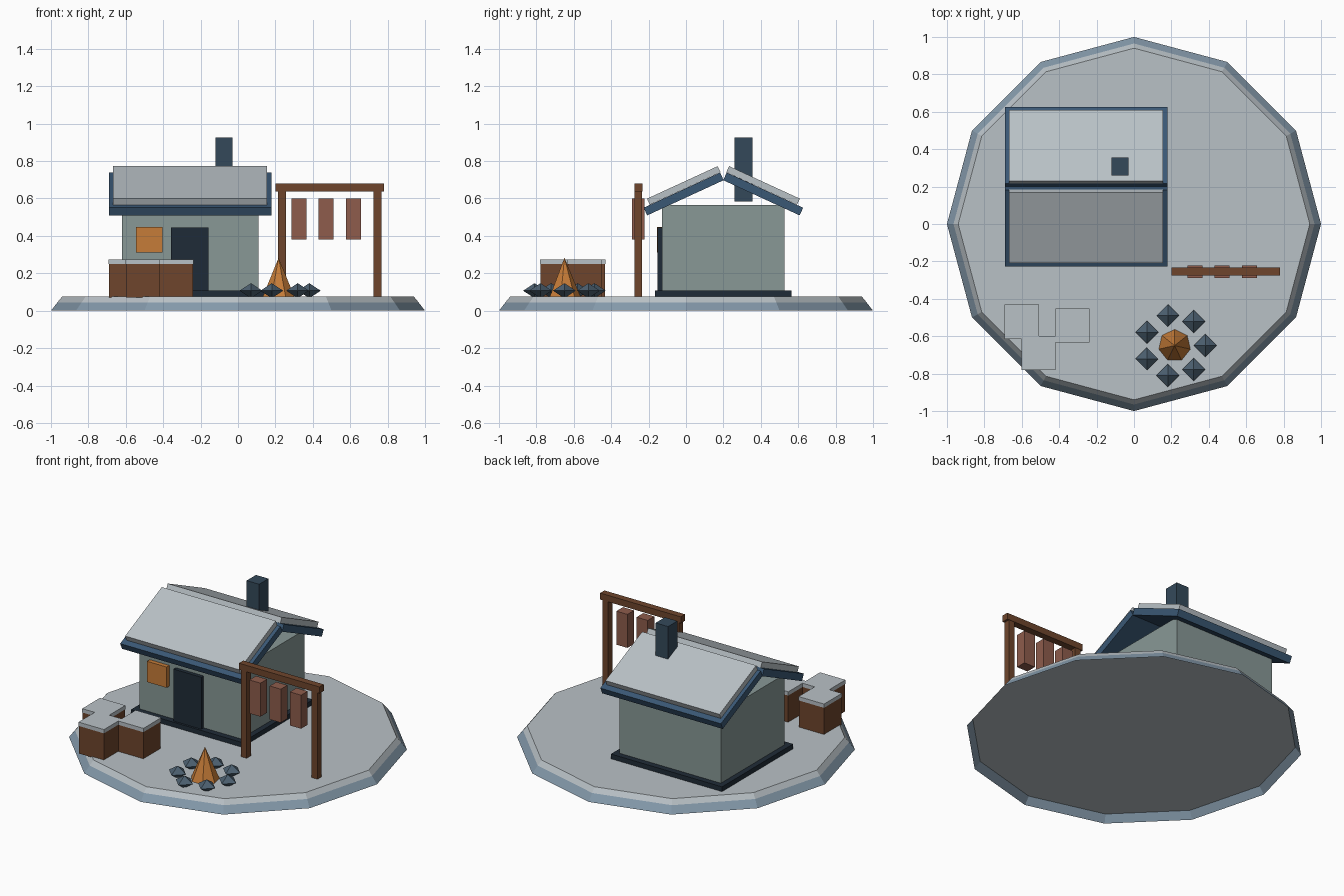
import bpy
import bmesh
from math import cos, sin, pi, radians

if "Cube" in bpy.data.objects:
    bpy.data.objects.remove(bpy.data.objects["Cube"])


def mat(name, hexcol):
    m = bpy.data.materials.new(name)
    rgb = [int(hexcol[i:i + 2], 16) / 255 for i in (0, 2, 4)]
    m.diffuse_color = [c / 12.92 if c < 0.04 else ((c + 0.055) / 1.055) ** 2.4 for c in rgb] + [1]
    m.use_nodes = True
    m.node_tree.nodes["Principled BSDF"].inputs["Base Color"].default_value = m.diffuse_color
    return m


SNOW = mat("snow", "B9C1C6")
ICE = mat("ice", "8499AA")
WALL = mat("wall_paint", "889896")
DARK = mat("dark_slate", "1F2B37")
BLUE = mat("roof_blue", "3A5875")
SLATE = mat("chimney_slate", "34495A")
WOOD = mat("wood", "6E452C")
GLOW = mat("glow", "C67C38")
MEAT = mat("meat", "8E5C4C")
STONE = mat("stone", "4C6070")


def finish(name, m):
    o = bpy.context.object
    o.name = name
    o.data.materials.append(m)
    return o


def box(name, m, x, y, z):
    """Box from (min, max) ranges."""
    bpy.ops.mesh.primitive_cube_add(size=1, location=[(a + b) / 2 for a, b in (x, y, z)])
    o = finish(name, m)
    o.scale = [b - a for a, b in (x, y, z)]
    return o


def cone(name, m, n, r1, r2, x, y, z0, z1, fill='NGON'):
    bpy.ops.mesh.primitive_cone_add(vertices=n, radius1=r1, radius2=r2, depth=z1 - z0,
                                    location=(x, y, (z0 + z1) / 2), end_fill_type=fill)
    return finish(name, m)


# Open icy skirt under a solid snow slab
cone("ground_skirt", ICE, 12, 1.0, 0.965, 0, 0, 0, 0.045, 'NOTHING')
cone("ground_snow", SNOW, 12, 0.965, 0.94, 0, 0, 0.045, 0.076)

# House body
box("house_foundation", DARK, (-0.655, 0.145), (-0.166, 0.565), (0.046, 0.107))
box("house_walls", WALL, (-0.62, 0.11), (-0.128, 0.527), (0.10, 0.565))
box("door", DARK, (-0.357, -0.157), (-0.152, -0.12), (0.10, 0.445))
box("window", GLOW, (-0.545, -0.405), (-0.156, -0.12), (0.312, 0.447))
box("chimney", SLATE, (-0.12, -0.03), (0.26, 0.356), (0.585, 0.927))

# Two tilted roof slopes, each a panel with a snow layer
PITCH = radians(24.7)


def slope(name, m, side, x, half_len, thick, y_off, z):
    o = box(name, m, x, (-half_len, half_len), (-thick / 2, thick / 2))
    o.location.y = 0.2 + side * y_off
    o.location.z = z
    o.rotation_euler.x = -side * PITCH


for side, tag in ((-1, "front"), (1, "back")):
    slope(f"roof_{tag}", BLUE, side, (-0.69, 0.178), 0.225, 0.045, 0.2125, 0.624)
    slope(f"roof_snow_{tag}", SNOW, side, (-0.667, 0.154), 0.208, 0.036, 0.212, 0.6695)

# Drying rack
for x, tag in ((0.235, "left"), (0.745, "right")):
    box(f"rack_post_{tag}", WOOD, (x - 0.021, x + 0.021), (-0.276, -0.234), (0.07, 0.65))
box("rack_beam", WOOD, (0.2, 0.78), (-0.276, -0.232), (0.638, 0.68))
for i in range(3):
    x = 0.325 + 0.146 * i
    box(f"hanging_meat_{i}", MEAT, (x - 0.04, x + 0.04), (-0.29, -0.222), (0.381, 0.599))

# Crates with snowy tops
W = 0.0915
for i, (x, y) in enumerate(((-0.6, -0.523), (-0.51, -0.689), (-0.329, -0.542))):
    xs, ys = (x - W, x + W), (y - W, y + W)
    box(f"crate_{i}", WOOD, (x - W + .002, x + W - .002), (y - W + .002, y + W - .002), (0.07, 0.252))
    box(f"crate_snow_{i}", SNOW, xs, ys, (0.25, 0.275))

# Campfire ringed by octahedral stones
cone("flame", GLOW, 7, 0.088, 0, 0.217, -0.65, 0.072, 0.283)
for i in range(7):
    a = 2 * pi * i / 7
    bm = bmesh.new()
    bmesh.ops.create_uvsphere(bm, u_segments=4, v_segments=2, radius=0.061)
    mesh = bpy.data.meshes.new(f"fire_stone_{i}")
    bm.to_mesh(mesh)
    bm.free()
    mesh.materials.append(STONE)
    o = bpy.data.objects.new(f"fire_stone_{i}", mesh)
    bpy.context.collection.objects.link(o)
    o.location = (0.217 + 0.164 * cos(a), -0.65 + 0.164 * sin(a), 0.107)
    o.scale.z = 0.66
